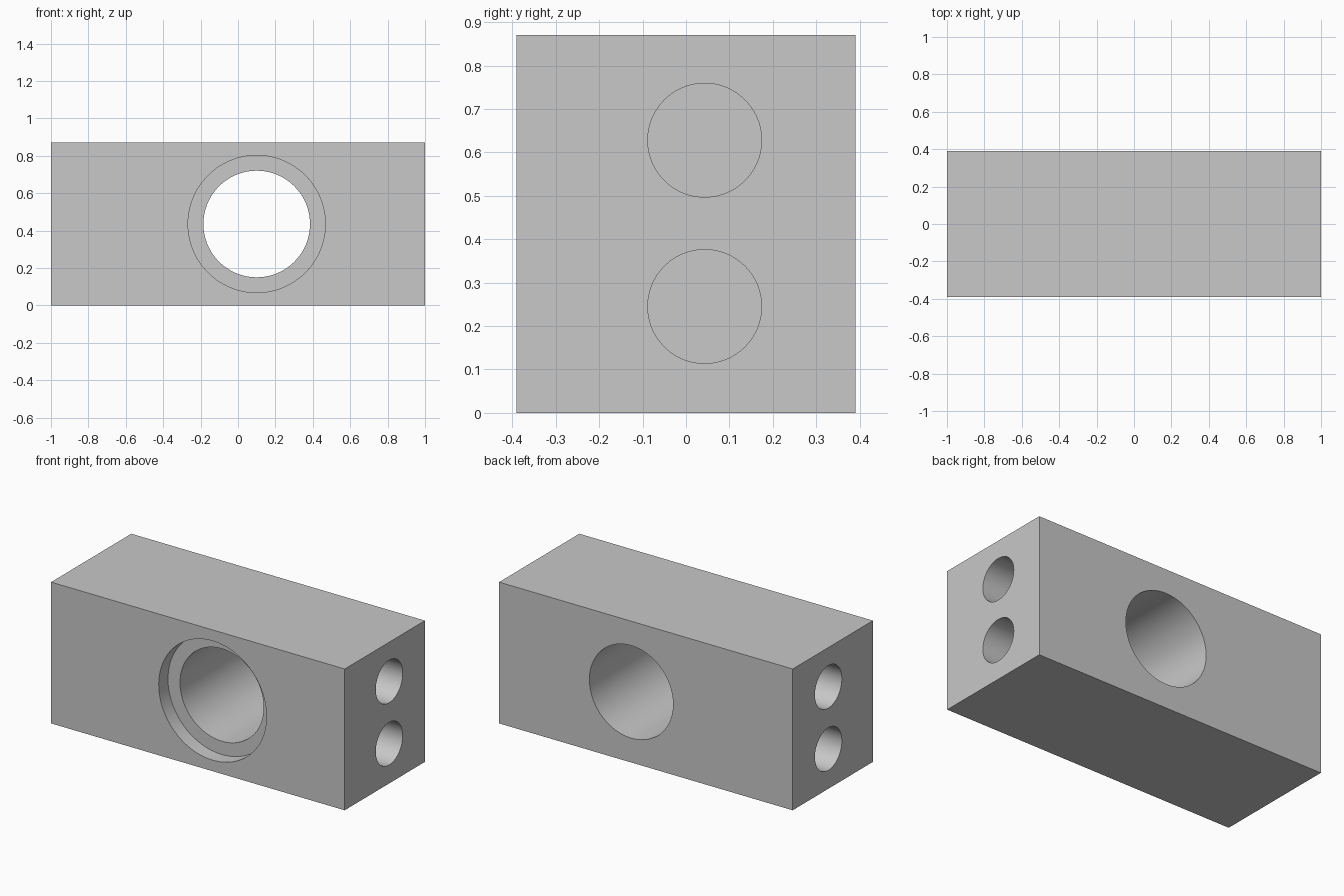
import bpy
import math

default = bpy.data.objects.get("Cube")
if default:
    bpy.data.objects.remove(default, do_unlink=True)

LENGTH, DEPTH, HEIGHT = 2.0, 0.78, 0.87
BORE_X, BORE_Z = 0.1, HEIGHT / 2

# Single plain grey
grey = bpy.data.materials.new("light_grey")
grey.use_nodes = True
colour = (0.58, 0.58, 0.58, 1)
grey.diffuse_color = colour
grey.node_tree.nodes["Principled BSDF"].inputs["Base Color"].default_value = colour

# Main rectangular block
bpy.ops.mesh.primitive_cube_add(size=1, location=(0, 0, HEIGHT / 2))
block = bpy.context.object
block.name = "bored_block"
block.scale = (LENGTH, DEPTH, HEIGHT)
bpy.ops.object.transform_apply(location=False, rotation=False, scale=True)
block.data.materials.append(grey)


def drill(name, radius, length, location, rotation):
    """Cut a round hole into the block, then discard the cutter."""
    bpy.ops.mesh.primitive_cylinder_add(
        vertices=96, radius=radius, depth=length, location=location, rotation=rotation)
    cutter = bpy.context.object
    cutter.name = name
    cutter.hide_render = True
    cutter.data.materials.append(grey)
    cut = block.modifiers.new(name, "BOOLEAN")
    cut.operation = "DIFFERENCE"
    cut.solver = "EXACT"
    cut.object = cutter
    bpy.ops.object.select_all(action="DESELECT")
    bpy.context.view_layer.objects.active = block
    block.select_set(True)
    bpy.ops.object.modifier_apply(modifier=name)
    bpy.data.objects.remove(cutter, do_unlink=True)


# Through bore with a shallow counterbore on the front
along_y = (math.pi / 2, 0, 0)
drill("main_bore", 0.285, DEPTH * 2, (BORE_X, 0, BORE_Z), along_y)
drill("counterbore", 0.367, 0.18, (BORE_X, -DEPTH / 2, BORE_Z), along_y)

# Pairs of blind holes in both ends
END_HOLE_DEPTH = 0.4
for side in (-1, 1):
    for label, z in (("lower", 0.245), ("upper", 0.628)):
        drill(f"{label}_end_hole", 0.131, END_HOLE_DEPTH * 2,
              (side * LENGTH / 2, 0.043, z), (0, math.pi / 2, 0))

# Smooth hole walls, crisp edges
bpy.ops.object.shade_smooth_by_angle(angle=math.radians(30))
